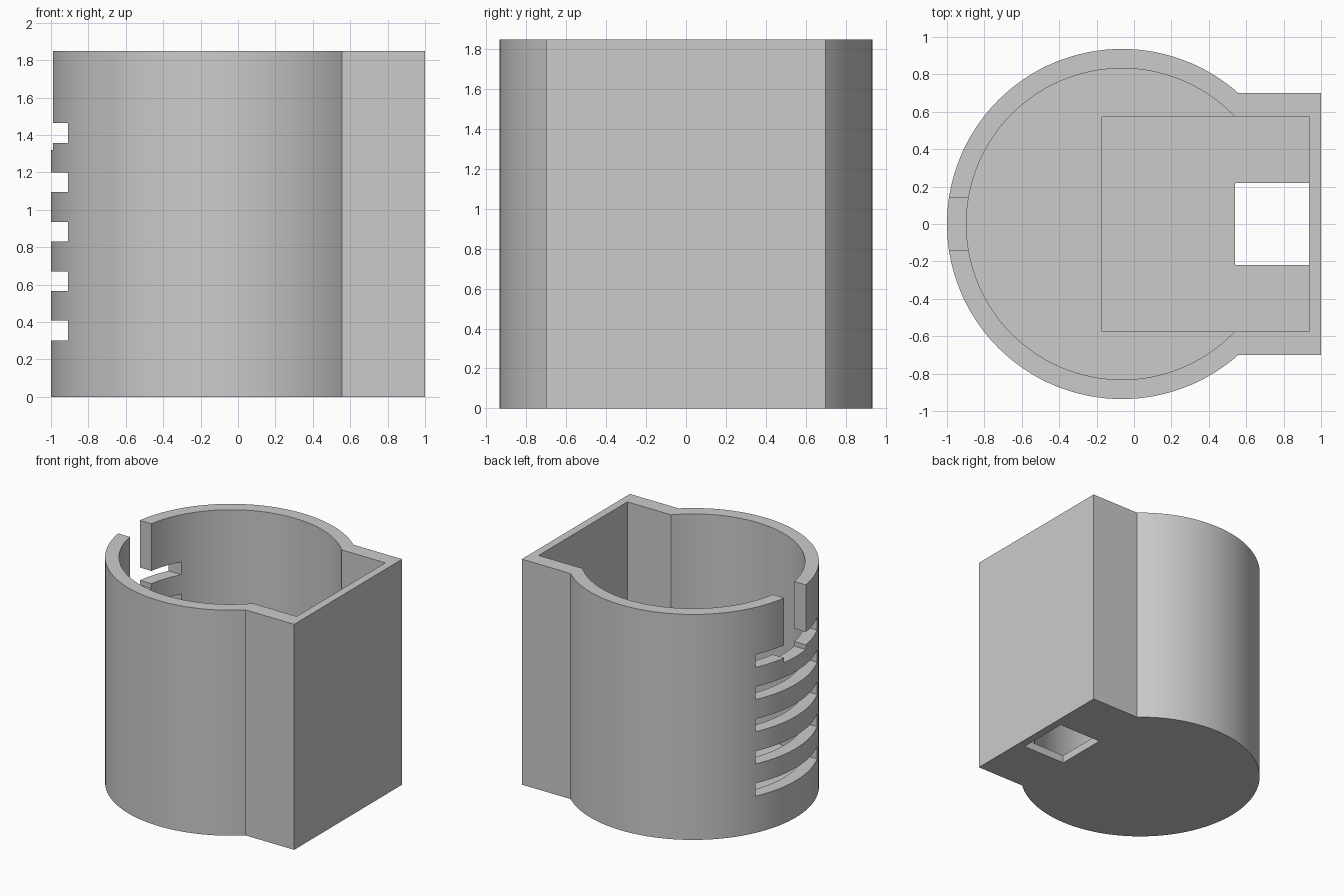
import bpy
import math

if "Cube" in bpy.data.objects:
    bpy.data.objects.remove(bpy.data.objects["Cube"], do_unlink=True)

HEIGHT = 1.85
AXIS_X = -0.064          # centre line of the round part
TOP = HEIGHT + 0.2       # cutters run past the rim


def block(name, x, y, z):
    """Box given by its (min, max) range on each axis."""
    bpy.ops.mesh.primitive_cube_add(size=1, location=[sum(r) / 2 for r in (x, y, z)])
    ob = bpy.context.object
    ob.name = name
    ob.scale = [r[1] - r[0] for r in (x, y, z)]
    bpy.ops.object.transform_apply(location=True, rotation=False, scale=True)
    return ob


def drum(name, radius, z):
    """Upright cylinder on the round part's axis."""
    bpy.ops.mesh.primitive_cylinder_add(vertices=128, radius=radius, depth=z[1] - z[0],
                                        location=(AXIS_X, 0, sum(z) / 2))
    ob = bpy.context.object
    ob.name = name
    bpy.ops.object.transform_apply(location=True, rotation=False, scale=False)
    return ob


def combine(target, tool, operation):
    """Apply a boolean and discard the tool."""
    mod = target.modifiers.new("cut", 'BOOLEAN')
    mod.operation = operation
    mod.solver = 'EXACT'
    mod.object = tool
    bpy.ops.object.select_all(action='DESELECT')
    bpy.context.view_layer.objects.active = target
    target.select_set(True)
    bpy.ops.object.modifier_apply(modifier=mod.name)
    bpy.data.objects.remove(tool, do_unlink=True)


# Solid outer form: round drum with a square bay on one side
holder = drum("holder_body", 0.936, (0, HEIGHT))
combine(holder, block("square_bay", (0, 1), (-0.7, 0.7), (0, HEIGHT)), 'UNION')

# Round bore, and a slightly deeper rectangular pocket reaching into the bay
combine(holder, drum("bore", 0.832, (0.105, TOP)), 'DIFFERENCE')
combine(holder, block("pocket", (-0.17, 0.935), (-0.575, 0.575), (0.065, TOP)), 'DIFFERENCE')

# Square port through the floor
combine(holder, block("port", (0.54, 0.935), (-0.22, 0.22), (-0.2, 0.3)), 'DIFFERENCE')

# Row of vent slots through the curved wall
for i in range(5):
    z = 0.302 + i * 0.264
    combine(holder, block("slot", (-1.2, -0.6), (-0.4, 0.4), (z, z + 0.105)), 'DIFFERENCE')

# Notch open to the rim
combine(holder, block("notch", (-1.2, -0.6), (-0.14, 0.14), (1.32, TOP)), 'DIFFERENCE')

# Plain grey finish, smooth curves with sharp edges
grey = bpy.data.materials.new("light_grey")
grey.use_nodes = True
colour = (0.6, 0.6, 0.6, 1)
grey.diffuse_color = colour
grey.node_tree.nodes["Principled BSDF"].inputs["Base Color"].default_value = colour
holder.data.materials.clear()
holder.data.materials.append(grey)
for poly in holder.data.polygons:
    poly.material_index = 0
bpy.ops.object.select_all(action='DESELECT')
holder.select_set(True)
bpy.context.view_layer.objects.active = holder
bpy.ops.object.shade_smooth_by_angle(angle=math.radians(25))
